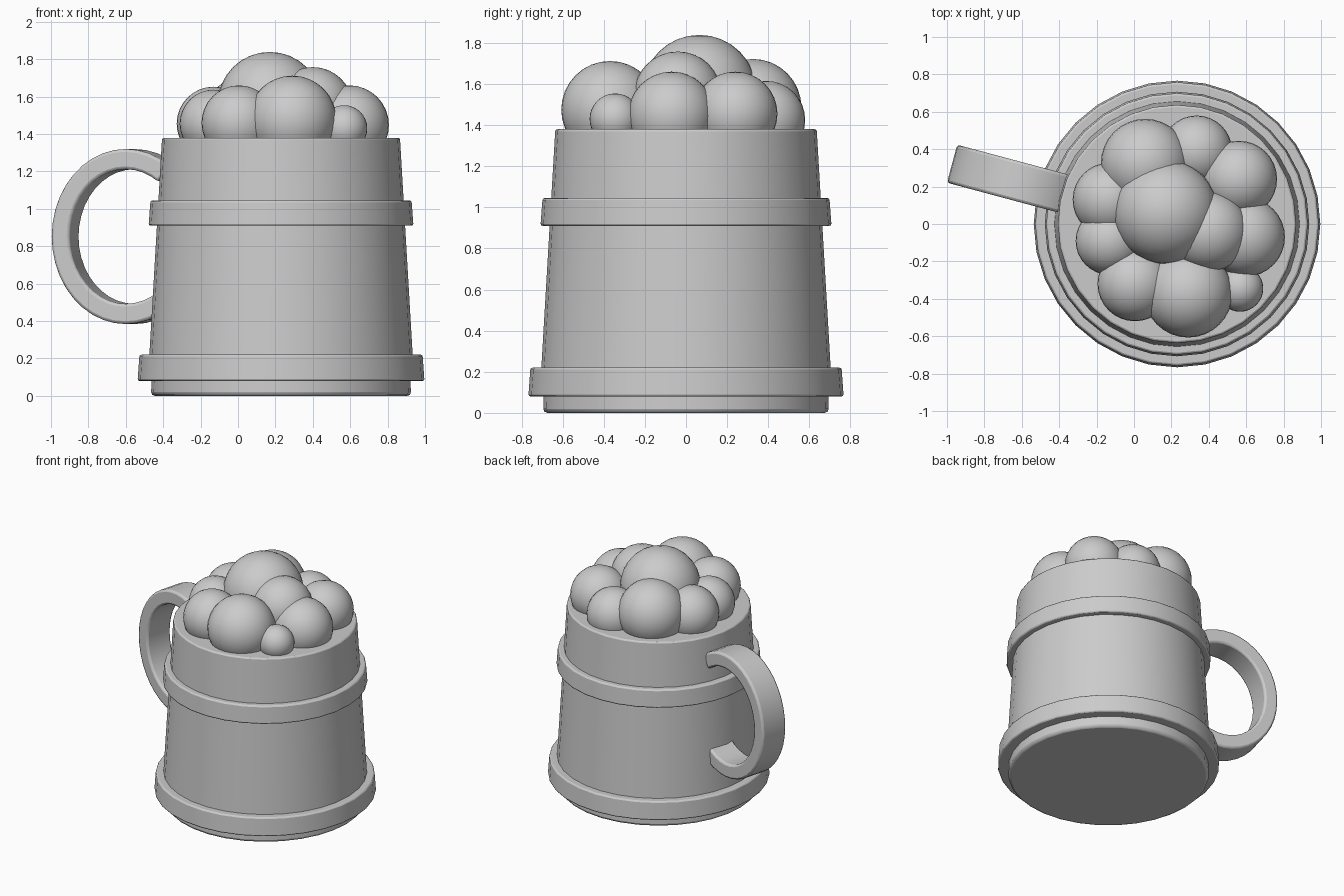
import bpy, bmesh, math
from mathutils import Matrix, Vector

cube = bpy.data.objects.get("Cube")
if cube:
    bpy.data.objects.remove(cube, do_unlink=True)

AXIS_X = 0.23      # mug axis position
SIDES = 32

grey = bpy.data.materials.new("plain grey")
grey.use_nodes = True
grey.diffuse_color = (0.6, 0.6, 0.6, 1)
grey.node_tree.nodes["Principled BSDF"].inputs["Base Color"].default_value = (0.6, 0.6, 0.6, 1)


def finish(name, bm, bevel=0.0, angle=35):
    """Turn a bmesh into a shaded object with optional softened edges."""
    bmesh.ops.recalc_face_normals(bm, faces=bm.faces)
    mesh = bpy.data.meshes.new(name)
    bm.to_mesh(mesh)
    bm.free()
    mesh.materials.append(grey)
    obj = bpy.data.objects.new(name, mesh)
    bpy.context.collection.objects.link(obj)
    if bevel:
        mod = obj.modifiers.new("soft edges", 'BEVEL')
        mod.width = bevel
        mod.segments = 2
        mod.limit_method = 'ANGLE'
        mod.angle_limit = math.radians(40)
    bpy.ops.object.select_all(action='DESELECT')
    obj.select_set(True)
    bpy.context.view_layer.objects.active = obj
    bpy.ops.object.shade_smooth_by_angle(angle=math.radians(angle))
    return obj


def tapered_drum(name, low, high, r_low, r_high, bevel):
    """Closed round drum between two heights."""
    bm = bmesh.new()
    place = Matrix.Translation((AXIS_X, 0, (low + high) / 2))
    bmesh.ops.create_cone(bm, cap_ends=True, segments=SIDES, radius1=r_low,
                          radius2=r_high, depth=high - low, matrix=place)
    return finish(name, bm, bevel)


# Mug body, base and the two hoops
tapered_drum("mug_body", 0.15, 1.38, 0.708, 0.636, 0.01)
tapered_drum("mug_base", 0.0, 0.15, 0.695, 0.69, 0.02)
tapered_drum("lower_hoop", 0.08, 0.22, 0.767, 0.757, 0.01)
tapered_drum("upper_hoop", 0.91, 1.045, 0.708, 0.698, 0.01)


# Handle: a flat strap swept along an open ellipse, turned towards the back
def handle():
    bm = bmesh.new()
    steps, reach = 28, math.radians(126)
    middle = Vector((0.835, 0, 0.852))
    rings = []
    for i in range(steps + 1):
        a = -reach + 2 * reach * i / steps
        ring = []
        for wide, high, y in ((0.41, 0.468, -0.105), (0.41, 0.468, 0.105),
                              (0.31, 0.36, 0.105), (0.31, 0.36, -0.105)):
            offset = Vector((wide * math.cos(a), y, high * math.sin(a)))
            ring.append(bm.verts.new(middle + offset))
        rings.append(ring)
    for a, b in zip(rings, rings[1:]):
        for k in range(4):
            n = (k + 1) % 4
            bm.faces.new((a[k], a[n], b[n], b[k]))
    bm.faces.new(rings[0])
    bm.faces.new(rings[-1])
    turn = Matrix.Rotation(math.radians(165), 4, 'Z')
    bm.transform(Matrix.Translation((AXIS_X, 0, 0)) @ turn)
    finish("handle", bm, 0.015)


handle()

# Foam bubbles: x, y, z, radius
bubbles = {
    "foam_top": (0.17, 0.065, 1.56, 0.279),
    "foam_upper_left": (0.40, -0.04, 1.543, 0.215),
    "foam_front": (0.29, -0.37, 1.475, 0.237),
    "foam_front_right": (0.005, -0.32, 1.46, 0.2),
    "foam_front_left": (0.567, -0.345, 1.43, 0.124),
    "foam_left": (0.595, -0.07, 1.448, 0.212),
    "foam_back_left": (0.56, 0.24, 1.455, 0.205),
    "foam_back": (0.335, 0.39, 1.425, 0.19),
    "foam_back_right": (0.06, 0.325, 1.485, 0.237),
    "foam_right_rear": (-0.13, 0.13, 1.455, 0.198),
    "foam_right_fore": (-0.13, -0.09, 1.455, 0.182),
}
for name, (x, y, z, radius) in bubbles.items():
    bm = bmesh.new()
    bmesh.ops.create_uvsphere(bm, u_segments=32, v_segments=16, radius=radius,
                              matrix=Matrix.Translation((x, y, z)))
    finish(name, bm, angle=60)
